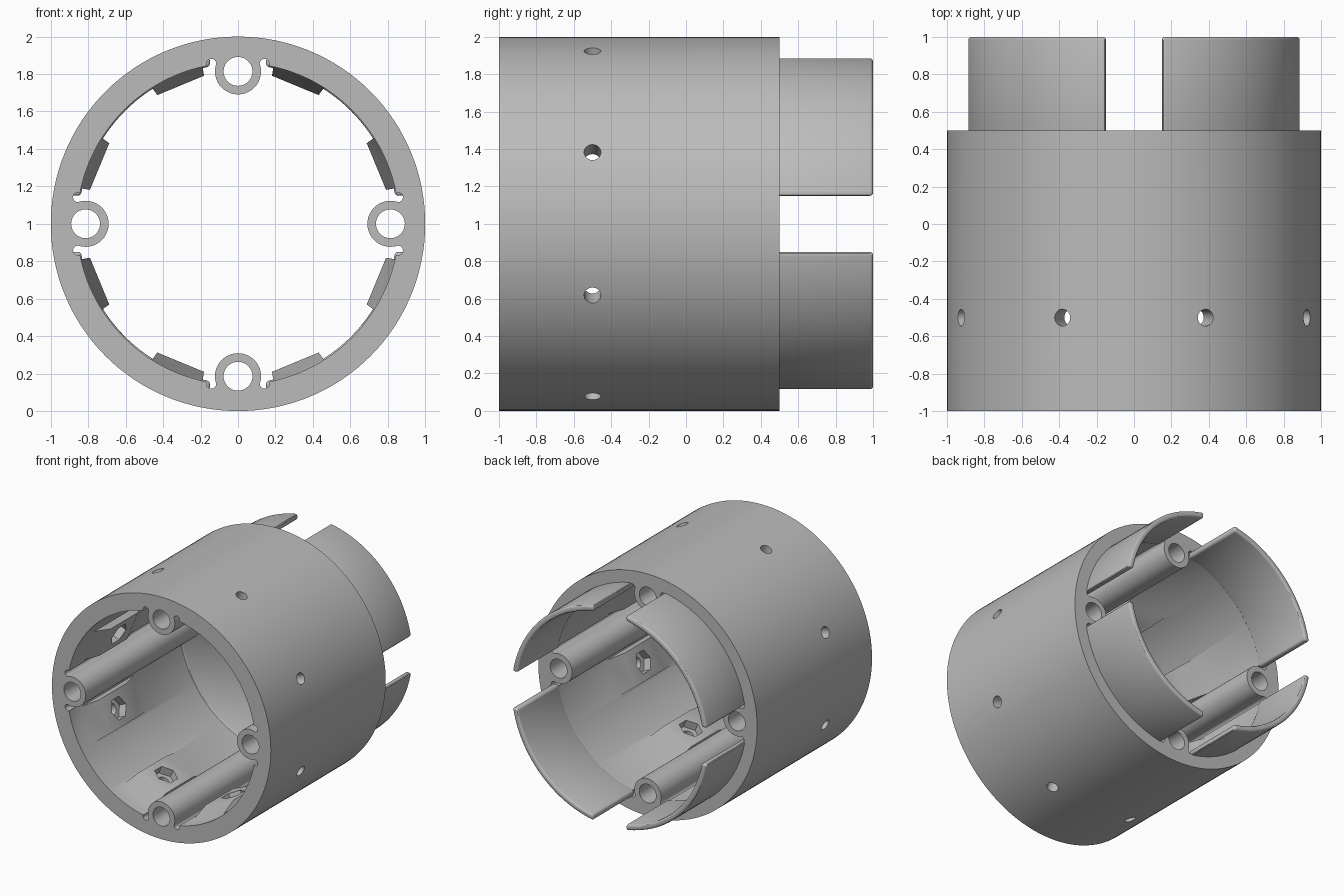
import bpy, bmesh, math
from mathutils import Matrix, Vector

cube = bpy.data.objects.get("Cube")
if cube:
    bpy.data.objects.remove(cube)

grey = bpy.data.materials.new("plain grey")
grey.use_nodes = True
grey.diffuse_color = (0.5, 0.5, 0.5, 1)
grey.node_tree.nodes["Principled BSDF"].inputs["Base Color"].default_value = (0.5, 0.5, 0.5, 1)

CENTRE = Vector((0, 0, 1))
OUTER, BORE, FRONT, REAR = 1.0, 0.86, -1.0, 0.5
QUARTERS = [math.radians(90 * i) for i in range(4)]
EIGHTHS = [math.radians(22.5 + 45 * i) for i in range(8)]


def make(name, bm):
    mesh = bpy.data.meshes.new(name)
    bmesh.ops.recalc_face_normals(bm, faces=bm.faces)
    bm.to_mesh(mesh)
    bm.free()
    ob = bpy.data.objects.new(name, mesh)
    bpy.context.collection.objects.link(ob)
    mesh.materials.append(grey)
    return ob


def frame(angle):
    """Local x tangent, y along the tube, z outward."""
    return Matrix.Translation(CENTRE) @ Matrix.Rotation(angle, 4, 'Y')


def add_rod(bm, radius, y0, y1, angle=0, tangent=0, out=0, sides=40):
    """Cylinder parallel to the tube axis."""
    m = (frame(angle) @ Matrix.Translation((tangent, (y0 + y1) / 2, out))
         @ Matrix.Rotation(math.pi / 2, 4, 'X'))
    bmesh.ops.create_cone(bm, cap_ends=True, segments=sides, radius1=radius,
                          radius2=radius, depth=y1 - y0, matrix=m)


def add_radial(bm, radius, r0, r1, angle, y, sides):
    """Cylinder pointing outward from the axis."""
    m = frame(angle) @ Matrix.Translation((0, y, (r0 + r1) / 2))
    bmesh.ops.create_cone(bm, cap_ends=True, segments=sides, radius1=radius,
                          radius2=radius, depth=r1 - r0, matrix=m)


def add_boss(bm, angle):
    """Flat pad with long ramps fore and aft and flared sides."""
    rows = [(-0.9, 0.15, 0.866), (-0.68, 0.135, 0.8), (-0.32, 0.135, 0.8), (-0.1, 0.15, 0.866)]
    m = frame(angle)
    low = [[bm.verts.new(m @ Vector((s * w, y, r))) for s in (-1, 1)] for y, w, r in rows]
    high = [[bm.verts.new(m @ Vector((s * 0.165, y, 0.93))) for s in (-1, 1)] for y, w, r in rows]
    for i in range(3):
        bm.faces.new((low[i][0], low[i][1], low[i + 1][1], low[i + 1][0]))
        bm.faces.new((high[i][0], high[i][1], high[i + 1][1], high[i + 1][0]))
        for s in (0, 1):
            bm.faces.new((low[i][s], low[i + 1][s], high[i + 1][s], high[i][s]))
    for i in (0, 3):
        bm.faces.new((low[i][0], low[i][1], high[i][1], high[i][0]))


def bake(ob):
    """Apply the modifiers of an object."""
    dg = bpy.context.evaluated_depsgraph_get()
    mesh = bpy.data.meshes.new_from_object(ob.evaluated_get(dg))
    ob.modifiers.clear()
    ob.data = mesh


def combine(ob, tool, operation):
    mod = ob.modifiers.new(operation, 'BOOLEAN')
    mod.operation, mod.solver, mod.object = operation, 'EXACT', tool
    bake(ob)
    bpy.data.objects.remove(tool)


def rods(name, *args, **kw):
    bm = bmesh.new()
    add_rod(bm, *args, **kw)
    return make(name, bm)


# Main tube
body = rods("tube_body", OUTER, FRONT, REAR, sides=128)
combine(body, rods("bore", BORE, FRONT - 0.1, REAR + 0.1, sides=128), 'DIFFERENCE')

# Relief grooves either side of each screw post
bm = bmesh.new()
for a in QUARTERS:
    for side in (-1, 1):
        add_rod(bm, 0.026, FRONT - 0.1, REAR + 0.1, a, side * 0.142, 0.855, 16)
combine(body, make("grooves", bm), 'DIFFERENCE')

# Screw posts
bm = bmesh.new()
for a in QUARTERS:
    add_rod(bm, 0.123, FRONT, REAR, a, 0, 0.814)
combine(body, make("posts", bm), 'UNION')

# Nut bosses
bm = bmesh.new()
for a in EIGHTHS:
    add_boss(bm, a)
combine(body, make("bosses", bm), 'UNION')

# Post holes, radial bolt holes and hexagonal nut pockets
bm = bmesh.new()
for a in QUARTERS:
    add_rod(bm, 0.077, FRONT - 0.1, REAR + 0.1, a, 0, 0.814)
combine(body, make("post_holes", bm), 'DIFFERENCE')
for radius, r1, sides in ((0.045, 1.1, 24), (0.092, 0.865, 6)):
    bm = bmesh.new()
    for a in EIGHTHS:
        add_radial(bm, radius, 0.7, r1, a, -0.5, sides)
    combine(body, make("radial_holes", bm), 'DIFFERENCE')

# Rear coupling tabs: a thin ring split by a cross-shaped gap
tabs = rods("coupling_tabs", 0.9, REAR - 0.04, 1.0, sides=128)
combine(tabs, rods("tab_bore", 0.853, REAR - 0.2, 1.2, sides=128), 'DIFFERENCE')
for size in ((0.3, 2, 3), (3, 2, 0.3)):
    bm = bmesh.new()
    bmesh.ops.create_cube(bm, size=1, matrix=Matrix.Translation((0, 0.8, 1)) @ Matrix.Diagonal((*size, 1)))
    combine(tabs, make("gap", bm), 'DIFFERENCE')
bevel = tabs.modifiers.new("rounded edges", 'BEVEL')
bevel.width, bevel.segments = 0.016, 3
bevel.limit_method, bevel.angle_limit = 'ANGLE', math.radians(40)
bake(tabs)

# Smooth shading with sharp edges kept
for ob in (body, tabs):
    bpy.ops.object.select_all(action='DESELECT')
    ob.select_set(True)
    bpy.context.view_layer.objects.active = ob
    bpy.ops.object.shade_smooth_by_angle(angle=math.radians(30))
